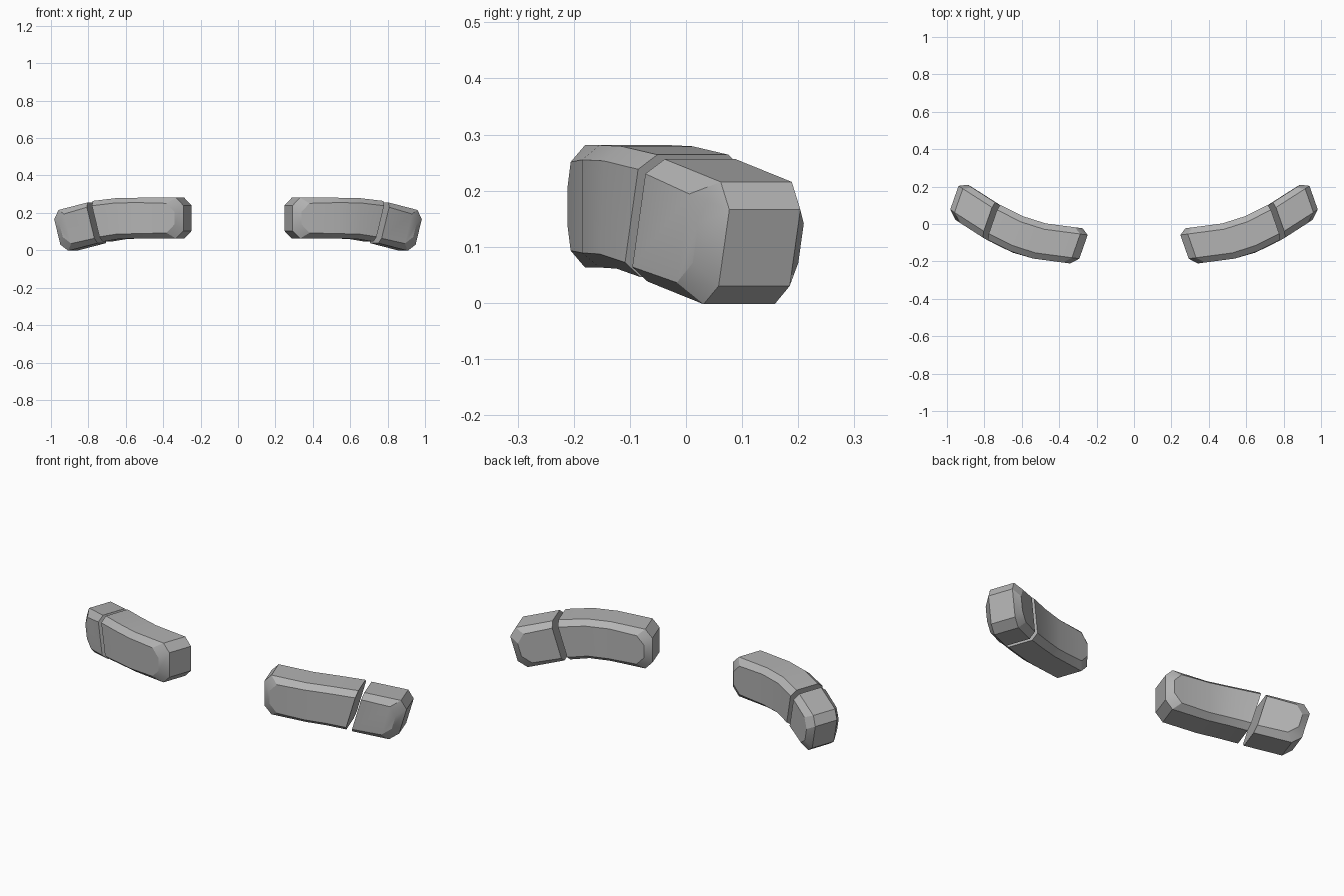
import bpy, bmesh, math
from mathutils import Vector

cube = bpy.data.objects.get("Cube")
if cube:
    bpy.data.objects.remove(cube)

mat = bpy.data.materials.new("mid_grey")
mat.use_nodes = True
GREY = (0.45, 0.45, 0.45, 1)
mat.diffuse_color = GREY
mat.node_tree.nodes["Principled BSDF"].inputs["Base Color"].default_value = GREY

ACROSS = Vector((0.033, -0.094, 0)) / 0.098     # thickness direction
LEAN = Vector((0.86, 0.5, 0))                   # direction tilted sections lean
HALF_T, EDGE_T = 0.098, 0.066                   # half thickness: face, edge strip
HALF_H, FACE_H = 0.109, 0.083                   # half height: edge strip, face


def sample(path, dist):
    """Centre and tilt at a distance along the path."""
    for (a, ta), (b, tb) in zip(path, path[1:]):
        step = (b - a).length
        if dist <= step + 1e-6:
            f = dist / step
            return a.lerp(b, f), ta + (tb - ta) * f
        dist -= step
    return path[-1]


def segment(name, points, side):
    """Chamfered bar from a rounded tip to a flat cut end."""
    path = [(Vector(p[:3]), p[3]) for p in points]
    marks, total = [], 0
    for (a, _), (b, _) in zip(path, path[1:]):
        total += (b - a).length
        marks.append(total)
    outer = [(0, 0.068), (0.04, HALF_H)] + [(m, HALF_H) for m in marks]
    inner = [(0.038, 0.035), (0.08, FACE_H - 0.004)] + [(m, FACE_H) for m in marks]

    bm = bmesh.new()

    def vert(col, up, thick):
        c, tilt = sample(path, col[0])
        p = c + (LEAN * tilt + Vector((0, 0, 1))) * col[1] * up + ACROSS * thick
        return bm.verts.new((p.x * side, p.y, p.z))

    signs = (1, -1)
    o = {(u, t): [vert(c, u, t * EDGE_T) for c in outer] for u in signs for t in signs}
    i = {(u, t): [vert(c, u, t * HALF_T) for c in inner] for u in signs for t in signs}

    for k in range(len(outer) - 1):
        for s in signs:
            # broad face, then edge strip
            bm.faces.new((i[1, s][k], i[1, s][k + 1], i[-1, s][k + 1], i[-1, s][k]))
            bm.faces.new((o[s, 1][k], o[s, 1][k + 1], o[s, -1][k + 1], o[s, -1][k]))
            for t in signs:  # bevels
                bm.faces.new((o[s, t][k], o[s, t][k + 1], i[s, t][k + 1], i[s, t][k]))
    # tip
    bm.faces.new((o[1, 1][0], o[1, -1][0], o[-1, -1][0], o[-1, 1][0]))
    for t in signs:
        bm.faces.new((o[1, t][0], i[1, t][0], i[-1, t][0], o[-1, t][0]))
    # cut end
    bm.faces.new([d[q][-1] for d, q in (
        (o, (1, 1)), (i, (1, 1)), (i, (-1, 1)), (o, (-1, 1)),
        (o, (-1, -1)), (i, (-1, -1)), (i, (1, -1)), (o, (1, -1)))])
    bmesh.ops.recalc_face_normals(bm, faces=bm.faces)

    mesh = bpy.data.meshes.new(name)
    bm.to_mesh(mesh)
    bm.free()
    mesh.materials.append(mat)
    obj = bpy.data.objects.new(name, mesh)
    bpy.context.collection.objects.link(obj)
    bpy.ops.object.select_all(action='DESELECT')
    obj.select_set(True)
    bpy.context.view_layer.objects.active = obj
    bpy.ops.object.shade_smooth_by_angle(angle=math.radians(30))


# x, y, z and tilt of each bend, from tip to cut
LONG = [(0.27, -0.122, 0.172, 0), (0.505, -0.091, 0.172, 0),
        (0.62, -0.056, 0.17, 0.08), (0.728, -0.003, 0.155, 0.28)]
SHORT = [(0.944, 0.131, 0.098, 0.28), (0.755, 0.01, 0.147, 0.28)]

for label, side in (("left", 1), ("right", -1)):
    segment(label + "_long_segment", LONG, side)
    segment(label + "_end_segment", SHORT, side)
